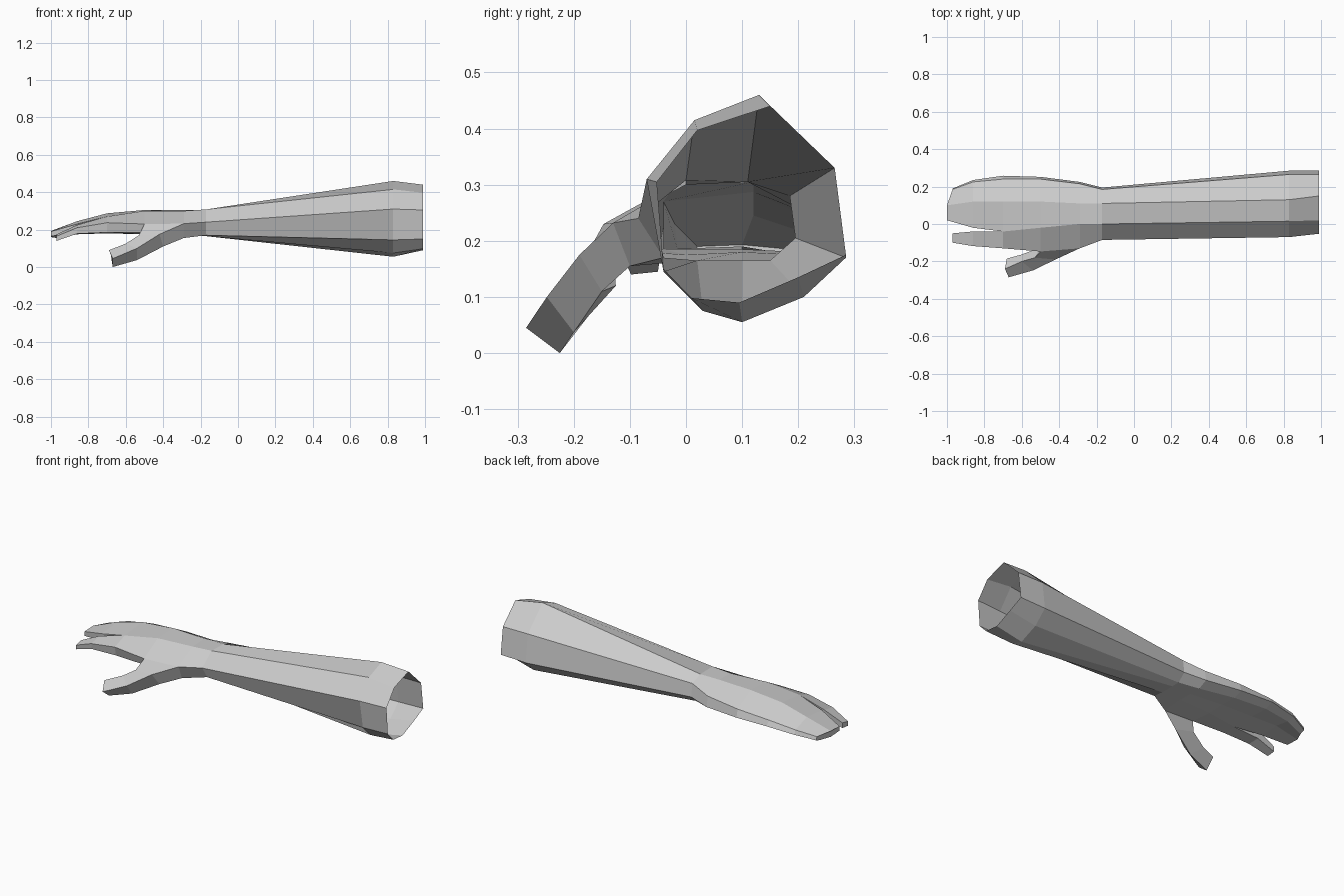
import bpy
import bmesh

# Remove the default cube only
default_cube = bpy.data.objects.get("Cube")
if default_cube:
    bpy.data.objects.remove(default_cube, do_unlink=True)

# One plain grey for the whole arm
GREY = (0.6, 0.6, 0.6, 1.0)
grey = bpy.data.materials.new("plain grey")
grey.use_nodes = True
grey.diffuse_color = GREY
grey.node_tree.nodes["Principled BSDF"].inputs["Base Color"].default_value = GREY

UNIT = 0.01  # all profiles below are in hundredths of a unit
bm = bmesh.new()


def add_ring(points):
    """Add a ring of vertices from x, y, z points."""
    return [bm.verts.new([c * UNIT for c in p]) for p in points]


def flat_ring(x, section):
    """Add a ring lying across the arm at one x."""
    return add_ring([(x, y, z) for y, z in section])


def bridge(ring_a, ring_b, skip=()):
    """Join two closed rings with quads, leaving out the skipped sides."""
    count = len(ring_a)
    for i in range(count):
        if i not in skip:
            j = (i + 1) % count
            bm.faces.new((ring_a[i], ring_a[j], ring_b[j], ring_b[i]))


def limb(start_ring, rings):
    """Grow a closed digit out of an existing loop of vertices."""
    previous = start_ring
    for ring in rings:
        bridge(previous, ring)
        previous = ring
    bm.faces.new(previous)


# Section order: top, thumb side, underside, little-finger side
TOP, TOP_INNER, SIDE_HIGH, SIDE_LOW, UNDER_INNER, UNDER, UNDER_OUTER, EDGE_LOW, EDGE_HIGH = range(9)

# Forearm, open at the elbow
elbow_rim = flat_ring(99, [(15, 44), (2, 39.7), (-5.2, 30.5), (-4, 15), (1, 9.8),
                           (9.5, 9), (20, 13.5), (28.5, 17.5), (26.5, 33)])
elbow = flat_ring(83, [(13, 46), (1.5, 41.5), (-7, 31), (-4, 14.5), (3, 7.5),
                       (10, 5.5), (21, 10), (28.5, 17), (26.5, 33)])
wrist = flat_ring(-17, [(11, 30.5), (0, 30.8), (-8.5, 24), (-4, 17), (2, 16.5),
                        (10, 16.5), (15, 16.5), (19.5, 20.5), (18.5, 28)])

# Palm
palm_heel = flat_ring(-29, [(11, 30.5), (0, 30), (-13, 23.2), (-10, 15.5), (2, 16.5),
                            (10, 16.5), (17, 16.5), (22.5, 19), (21.5, 25)])
palm_middle = flat_ring(-50, [(12, 30.5), (-2, 30), (-14.7, 23), (-13, 18.5), (0, 17.5),
                              (10, 18), (20, 17.5), (25.2, 19.5), (24, 24)])
knuckles = flat_ring(-70, [(12, 28.7), (-4, 27), (-13, 23.7), (-12, 18.5), (-4, 18.5),
                           (10, 18.5), (21, 18), (25.8, 20), (24, 23)])

bridge(elbow_rim, elbow)
bridge(elbow, wrist)
bridge(wrist, palm_heel)
bridge(palm_heel, palm_middle, skip=(SIDE_HIGH,))  # opening for the thumb
bridge(palm_middle, knuckles)

# Index finger
limb([knuckles[i] for i in (TOP_INNER, SIDE_HIGH, SIDE_LOW, UNDER_INNER)], [
    flat_ring(-86, [(-4, 22.5), (-11.8, 21), (-11.5, 17.8), (-4.5, 18)]),
    flat_ring(-97, [(-5, 17.5), (-10, 16.5), (-9.8, 14), (-5, 14.5)]),
])

# Three remaining fingers held together
limb([knuckles[i] for i in (TOP, TOP_INNER, UNDER_INNER, UNDER,
                            UNDER_OUTER, EDGE_LOW, EDGE_HIGH)], [
    flat_ring(-86, [(12, 24.5), (-2, 23), (-1.5, 18.5), (10, 19),
                    (19, 17.5), (23.5, 18.5), (22.5, 21)]),
    add_ring([(-100, 10, 19.3), (-100, 2, 19), (-100, 2, 16.5), (-100, 10, 16),
              (-97, 16, 15.5), (-97, 19, 16.5), (-97, 18.5, 18.5)]),
])

# Thumb, growing from the opening in the side of the palm
limb([palm_heel[SIDE_HIGH], palm_middle[SIDE_HIGH],
      palm_middle[SIDE_LOW], palm_heel[SIDE_LOW]], [
    add_ring([(-42, -19, 17.5), (-53, -18, 17), (-50, -12.5, 12), (-40, -15, 11)]),
    add_ring([(-54, -24.8, 10), (-60, -20, 12.5), (-60, -16.3, 8), (-54, -20, 3.7)]),
    add_ring([(-67, -28.5, 4.5), (-69, -24, 9), (-68, -18.5, 6.5), (-67, -22.5, 0)]),
])

bmesh.ops.recalc_face_normals(bm, faces=bm.faces)
mesh = bpy.data.meshes.new("forearm_and_hand")
bm.to_mesh(mesh)
bm.free()
mesh.materials.append(grey)
arm = bpy.data.objects.new("forearm_and_hand", mesh)
bpy.context.collection.objects.link(arm)
